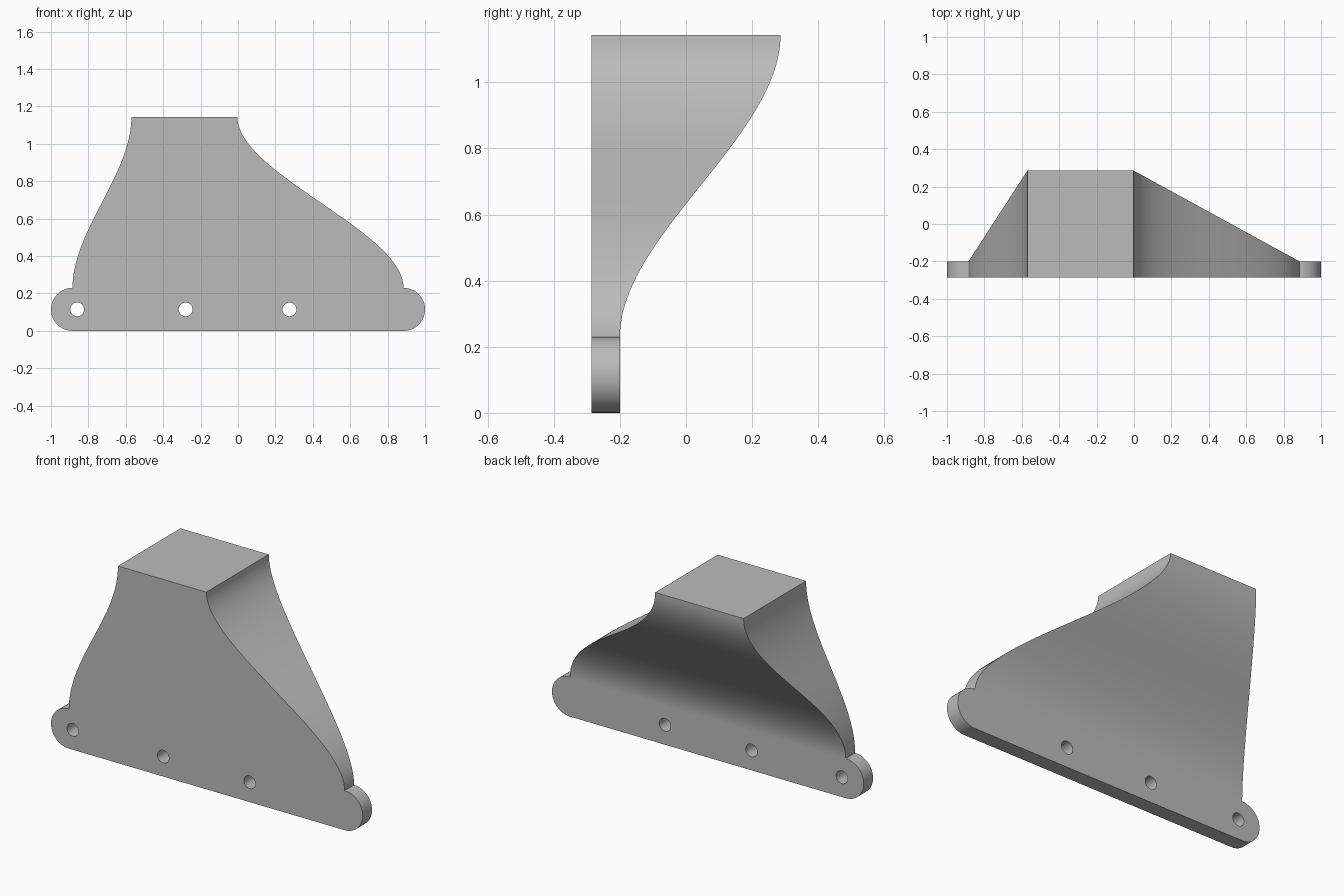
import bpy
import bmesh
import math

cube = bpy.data.objects.get("Cube")
if cube:
    bpy.data.objects.remove(cube, do_unlink=True)

FRONT, BACK, BACK_TOP = -0.286, -0.2, 0.286
RADIUS, EAR_X = 0.115, 0.885
FLANGE_TOP, HEIGHT = 2 * RADIUS, 1.143
TOP_RIGHT, TOP_LEFT = -0.57, -0.003
HOLES = (-0.86, -0.28, 0.275, 0.855)
STEPS, ARC = 40, 24

grey = bpy.data.materials.new("plain grey")
grey.use_nodes = True
colour = (0.5, 0.5, 0.5, 1)
grey.diffuse_color = colour
grey.node_tree.nodes["Principled BSDF"].inputs["Base Color"].default_value = colour


def mix(a, b, f):
    return a + (b - a) * f


def make_object(name, bm):
    bmesh.ops.recalc_face_normals(bm, faces=bm.faces)
    mesh = bpy.data.meshes.new(name)
    bm.to_mesh(mesh)
    bm.free()
    mesh.materials.append(grey)
    obj = bpy.data.objects.new(name, mesh)
    bpy.context.collection.objects.link(obj)
    return obj


# Flange with rounded ends: the outline runs from the top left corner,
# round the left ear, along the bottom and round the right ear
bm = bmesh.new()
outline = []
for side in (1, -1):
    for i in range(ARC + 1):
        a = math.pi * (i if side == 1 else ARC - i) / ARC
        outline.append((side * (EAR_X + RADIUS * math.sin(a)),
                        RADIUS + RADIUS * math.cos(a)))
front = [bm.verts.new((x, FRONT, z)) for x, z in outline]
back = [bm.verts.new((x, BACK, z)) for x, z in outline]
bm.faces.new(front)
bm.faces.new(back)
for i in range(len(outline) - 1):
    bm.faces.new((front[i], front[i + 1], back[i + 1], back[i]))

# Body: rectangular sections easing from the flange to the top
ring = [front[-1], front[0], back[0], back[-1]]
for s in range(1, STEPS + 1):
    t = s / STEPS
    f = t * t * (3 - 2 * t)
    z = mix(FLANGE_TOP, HEIGHT, t)
    right, left = mix(-EAR_X, TOP_RIGHT, f), mix(EAR_X, TOP_LEFT, f)
    rear = mix(BACK, BACK_TOP, f)
    new = [bm.verts.new(p) for p in ((right, FRONT, z), (left, FRONT, z),
                                     (left, rear, z), (right, rear, z))]
    for k in range(4):
        n = (k + 1) % 4
        bm.faces.new((ring[k], ring[n], new[n], new[k]))
    ring = new
bm.faces.new(ring)
body = make_object("flanged_hood", bm)

# Bolt holes through the flange
bm = bmesh.new()
for x in HOLES:
    made = bmesh.ops.create_cone(bm, cap_ends=True, segments=32,
                                 radius1=0.037, radius2=0.037, depth=0.3)
    for v in made["verts"]:
        v.co = (v.co.x + x, v.co.z + (FRONT + BACK) / 2, v.co.y + RADIUS)
cutter = make_object("bolt_hole_cutter", bm)
cutter.hide_render = True

cut = body.modifiers.new("bolt holes", "BOOLEAN")
cut.operation = "DIFFERENCE"
cut.solver = "EXACT"
cut.object = cutter
bpy.ops.object.select_all(action="DESELECT")
body.select_set(True)
bpy.context.view_layer.objects.active = body
bpy.ops.object.modifier_apply(modifier=cut.name)
bpy.data.objects.remove(cutter, do_unlink=True)
bpy.ops.object.shade_smooth_by_angle(angle=math.radians(30))
